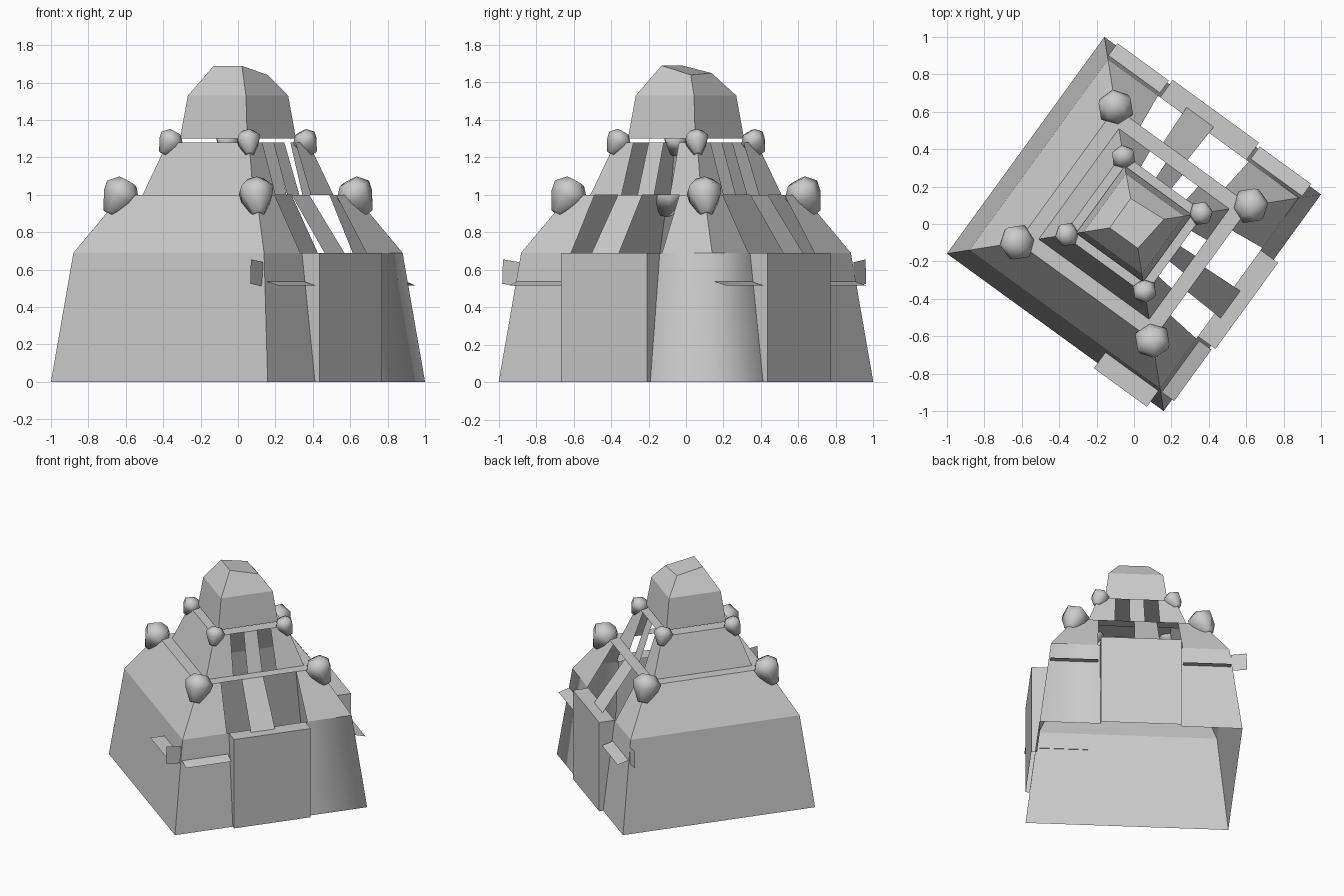
import bpy, math
from mathutils import Matrix, Vector

cube = bpy.data.objects.get("Cube")
if cube:
    bpy.data.objects.remove(cube, do_unlink=True)

stone = bpy.data.materials.new("grey stone")
stone.use_nodes = True
GREY = (0.6, 0.6, 0.6, 1)
stone.diffuse_color = GREY
stone.node_tree.nodes["Principled BSDF"].inputs["Base Color"].default_value = GREY

TURN = math.radians(-36)
# half width and height of each level of the stepped shell
BASE, SHOULDER, LEDGE = (0.716, 0), (0.63, 0.69), (0.445, 1.0)
TIER, TIER_TOP = (0.365, 1.0), (0.27, 1.28)
DOOR = 0.285


def sheet(name, quads, side=0, smooth=False):
    """Quads in (outward, along, up) coordinates of one side of the building."""
    verts, faces = [], []
    for q in quads:
        ids = []
        for p in q:
            p = tuple(round(c, 4) for c in p)
            if p not in verts:
                verts.append(p)
            ids.append(verts.index(p))
        faces.append(ids)
    mesh = bpy.data.meshes.new(name)
    mesh.from_pydata(verts, [], faces)
    mesh.materials.append(stone)
    for f in mesh.polygons:
        f.use_smooth = smooth
    ob = bpy.data.objects.new(name, mesh)
    ob.rotation_euler.z = TURN + side * math.pi / 2
    bpy.context.collection.objects.link(ob)
    return ob


def strip(low, high, a0, b0, a1, b1):
    """Quad rising from low to high, between a and b along the wall."""
    return [(low[0], a0, low[1]), (low[0], b0, low[1]),
            (high[0], b1, high[1]), (high[0], a1, high[1])]


def full(low, high):
    return strip(low, high, -low[0], low[0], -high[0], high[0])


def split(low, high, gap0, gap1):
    return [strip(low, high, -low[0], -gap0, -high[0], -gap1),
            strip(low, high, gap0, low[0], gap1, high[0])]


# Plain back sides
for side, label in ((2, "rear"), (3, "side")):
    sheet(label + "_wall", [full(BASE, SHOULDER)], side)
    sheet(label + "_lower_slope", [full(SHOULDER, LEDGE)], side)
    sheet(label + "_upper_slope", [full(TIER, TIER_TOP)], side)

# Open sides: slopes with gaps, boards, and a doorway block
for side, label, shift in ((0, "gate", -0.045), (1, "second_gate", 0.05)):
    sheet(label + "_lower_slope", split(SHOULDER, LEDGE, 0.3, 0.28), side)
    sheet(label + "_upper_slope", split(TIER, TIER_TOP, 0.16, 0.15), side)
    sheet(label + "_lower_board",
          [strip((0.67, 0.69), LEDGE, shift - 0.09, shift + 0.09,
                 shift - 0.08, shift + 0.08)], side)
    sheet(label + "_upper_board",
          [strip(TIER, TIER_TOP, -0.055, 0.055, -0.05, 0.05)], side)
    out, top = 0.745, SHOULDER[1]
    block = [strip((out, 0), (out, top), -DOOR, DOOR, -DOOR, DOOR),
             strip((out, top), SHOULDER, -DOOR, DOOR, -DOOR, DOOR)]
    for t in (-DOOR, DOOR):
        block.append([(BASE[0], t, 0), (out, t, 0), (out, t, top), (SHOULDER[0], t, top)])
    sheet(label + "_doorway", block, side)

# Walls beside the doorways; the corner between them is softly shaded
left, right = split(BASE, SHOULDER, DOOR, DOOR)
sheet("gate_wall", [left], 0)
sheet("second_gate_wall", [right], 1)
turned = [(-t, d, z) for d, t, z in left]
sheet("soft_corner_wall", [right, turned], 0, True)

# Ledges
for side in range(4):
    sheet("ledge", [full(LEDGE, TIER)], side)
h, z = TIER_TOP
sheet("upper_floor", [[(-h, -h, z), (h, -h, z), (h, h, z), (-h, h, z)]])

# Thin sloping shelves
for side, a, b in ((0, -0.64, -0.3), (1, -0.64, -0.3), (1, 0.3, 0.64)):
    sheet("shelf", [strip((0.73, 0.515), (0.64, 0.54), a, b, a, b)], side)
sheet("side_flap", [strip((0.75, 0.57), (0.64, 0.57), 0.28, 0.63, 0.28, 0.63)], 3)


def end_plate(side, t):
    sheet("end_plate", [[(0.64, t, 0.51), (0.755, t, 0.525),
                         (0.75, t, 0.655), (0.64, t, 0.64)]], side)


end_plate(3, 0.63)
end_plate(2, -0.64)

# Floating cap with a chipped top
def ring(h, z):
    return [(-h, -h, z), (h, -h, z), (h, h, z), (-h, h, z)]


low, mid, crown = ring(0.222, 1.3), ring(0.192, 1.53), ring(0.093, 1.69)
crown[2] = (0.115, 0.115, 1.64)
crown[3] = (-0.095, 0.1, 1.65)
cap = [crown]
for a, b in ((low, mid), (mid, crown)):
    for i in range(4):
        j = (i + 1) % 4
        cap.append([a[i], a[j], b[j], b[i]])
sheet("cap", cap)

# Rounded boulders on the corners, leaning outward
PROFILE = [(0.35, -1.0), (0.85, -0.1), (0.95, 0.4), (0.5, 0.9)]


def boulder(name, h, z, r, k):
    n = 6
    rings = [[Vector((p * math.cos(i * math.tau / n), p * math.sin(i * math.tau / n), q)) * r
              for i in range(n)] for p, q in PROFILE]
    quads = [rings[0][::-1], rings[-1]]
    for a, b in zip(rings, rings[1:]):
        for i in range(n):
            j = (i + 1) % n
            quads.append([a[i], a[j], b[j], b[i]])
    ob = sheet(name, quads, 0, True)
    ang = TURN + math.pi / 4 + k * math.pi / 2
    d = h * math.sqrt(2)
    ob.rotation_euler = (Matrix.Rotation(ang, 3, 'Z') @
                         Matrix.Rotation(math.radians(-30), 3, 'Y')).to_euler()
    ob.location = (d * math.cos(ang), d * math.sin(ang), z)


for k in range(4):
    boulder("lower_boulder", 0.455, 0.99, 0.105, k)
    boulder("upper_boulder", 0.262, 1.28, 0.07, k)
